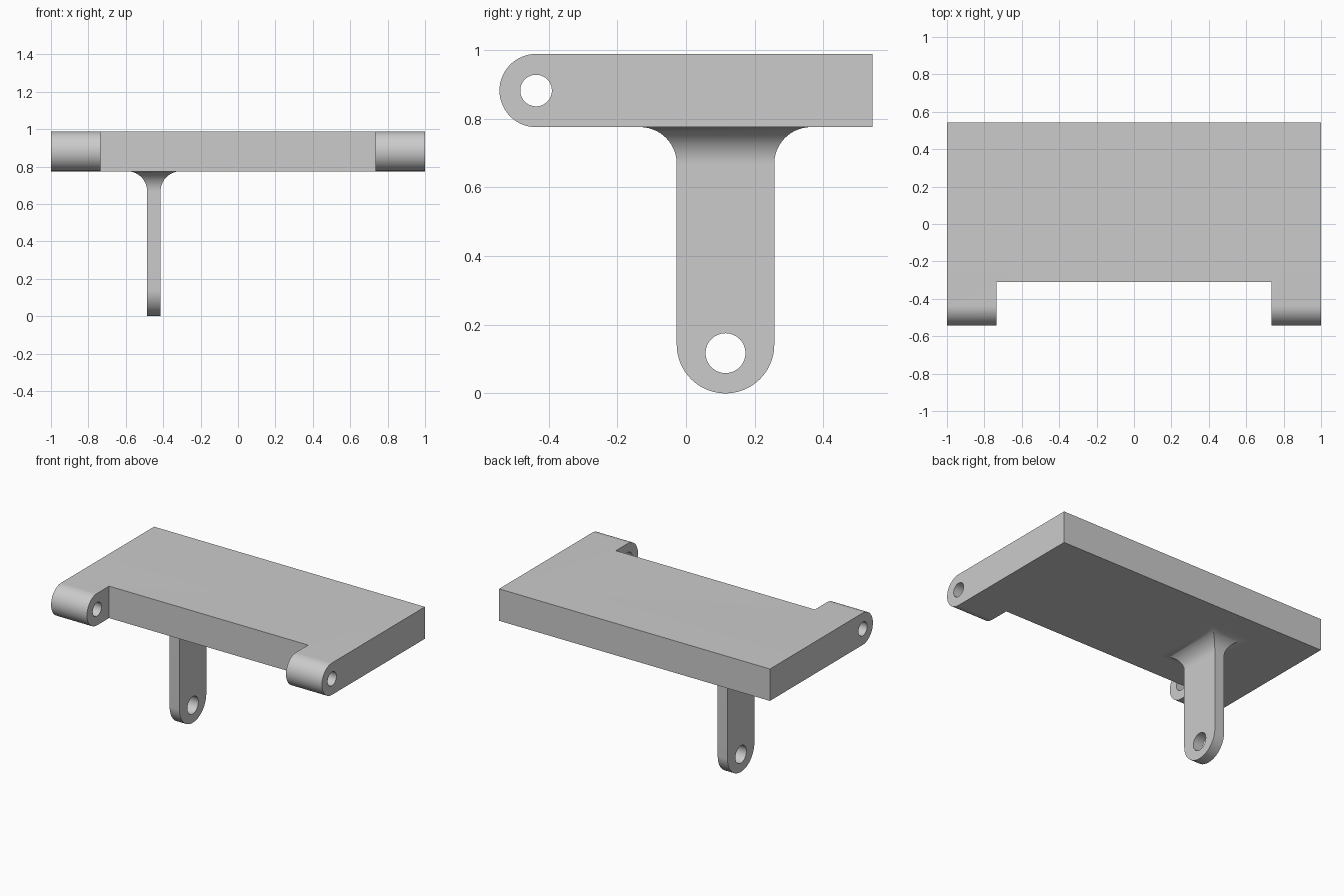
import bpy, bmesh, math
from math import pi, sin, cos

cube = bpy.data.objects.get("Cube")
if cube:
    bpy.data.objects.remove(cube, do_unlink=True)

# Material
grey = bpy.data.materials.new("plain grey")
grey.use_nodes = True
colour = (0.6, 0.6, 0.6, 1)
grey.diffuse_color = colour
grey.node_tree.nodes["Principled BSDF"].inputs["Base Color"].default_value = colour


def finish(name, bm):
    bmesh.ops.recalc_face_normals(bm, faces=bm.faces)
    mesh = bpy.data.meshes.new(name)
    bm.to_mesh(mesh)
    bm.free()
    mesh.materials.append(grey)
    ob = bpy.data.objects.new(name, mesh)
    bpy.context.collection.objects.link(ob)
    return ob


def activate(ob):
    bpy.ops.object.select_all(action='DESELECT')
    ob.select_set(True)
    bpy.context.view_layer.objects.active = ob


def smooth(ob):
    activate(ob)
    bpy.ops.object.shade_smooth_by_angle(angle=math.radians(30))


def arc(cy, cz, r, start, end, steps):
    return [(cy + r * cos(start + (end - start) * i / steps),
             cz + r * sin(start + (end - start) * i / steps)) for i in range(steps + 1)]


def slab(name, outline, hole, x0, x1):
    """Side profile with a round hole, extruded across x."""
    bm = bmesh.new()
    for loop in (outline, arc(*hole, 0, 2 * pi, 64)[:-1]):
        vs = [bm.verts.new((x0, y, z)) for y, z in loop]
        for a, b in zip(vs, vs[1:] + vs[:1]):
            bm.edges.new((a, b))
    bmesh.ops.triangle_fill(bm, edges=bm.edges[:], use_beauty=True)
    ext = bmesh.ops.extrude_face_region(bm, geom=bm.faces[:])["geom"]
    bmesh.ops.translate(bm, vec=(x1 - x0, 0, 0),
                        verts=[v for v in ext if isinstance(v, bmesh.types.BMVert)])
    return finish(name, bm)


# Plate with rounded, drilled front edge
back, low, high = 0.543, 0.775, 0.988
r = (high - low) / 2
cy, cz = -back + r, (low + high) / 2
profile = arc(cy, cz, r, pi / 2, 3 * pi / 2, 48) + [(back, low), (back, high)]
plate = slab("hinge_plate", profile, (cy, cz, 0.046), -1, 1)

# Notch between the two hinge lugs
bm = bmesh.new()
bmesh.ops.create_cube(bm, size=1)
bmesh.ops.scale(bm, vec=(1.47, 0.5, 1), verts=bm.verts)
bmesh.ops.translate(bm, vec=(0, -0.31 - 0.25, cz), verts=bm.verts)
cutter = finish("notch_cutter", bm)
cutter.hide_render = True
activate(plate)
cut = plate.modifiers.new("notch", 'BOOLEAN')
cut.operation = 'DIFFERENCE'
cut.solver = 'EXACT'
cut.object = cutter
bpy.ops.object.modifier_apply(modifier=cut.name)
bpy.data.objects.remove(cutter, do_unlink=True)
smooth(plate)

# Hanging arm with rounded, drilled end
arm_x, half_t, arm_y, half_w = -0.45, 0.036, 0.115, 0.142
fillet = 0.107
neck = low - fillet
profile = arc(arm_y, half_w, half_w, pi, 2 * pi, 48)
profile += [(arm_y + half_w, neck), (arm_y - half_w, neck)]
smooth(slab("hanging_arm", profile, (arm_y, 0.117, 0.058), arm_x - half_t, arm_x + half_t))

# Flared fillet with mitred corners, joining arm to plate
bm = bmesh.new()
rings = []
steps = 24
for i in range(steps + 1):
    t = pi / 2 * i / steps
    grow, z = fillet * (1 - cos(t)), neck + fillet * sin(t)
    rings.append([bm.verts.new((arm_x + sx * (half_t + grow), arm_y + sy * (half_w + grow), z))
                  for sx, sy in ((-1, -1), (1, -1), (1, 1), (-1, 1))])
for a, b in zip(rings, rings[1:]):
    for k in range(4):
        n = (k + 1) % 4
        bm.faces.new((a[k], a[n], b[n], b[k]))
bm.faces.new(rings[0])
bm.faces.new(rings[-1])
smooth(finish("arm_fillet", bm))
